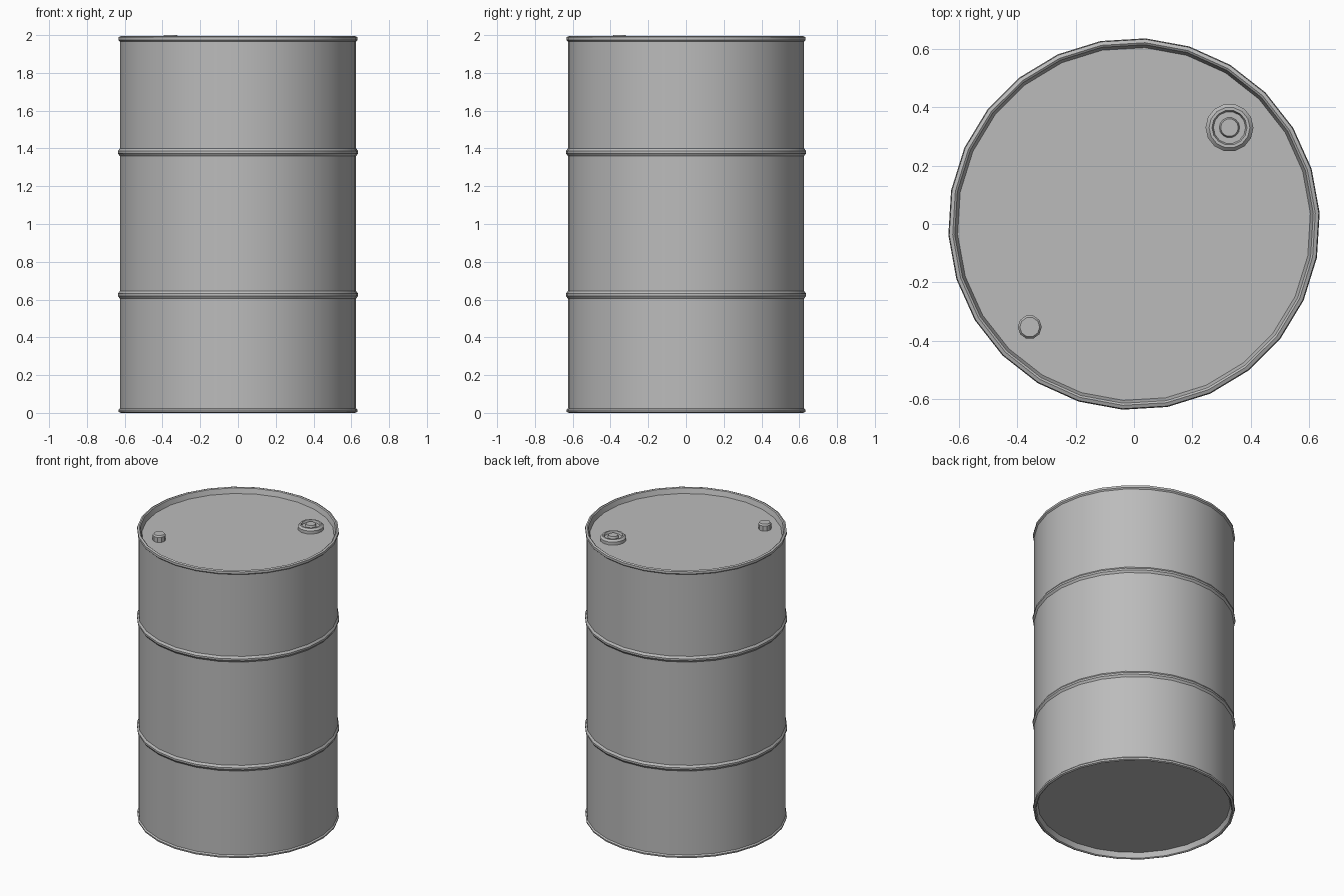
import bpy, math

old = bpy.data.objects.get("Cube")
if old:
    bpy.data.objects.remove(old, do_unlink=True)

steel = bpy.data.materials.new("grey_steel")
steel.use_nodes = True
colour = (0.5, 0.5, 0.5, 1)
steel.diffuse_color = colour
bsdf = next(n for n in steel.node_tree.nodes if n.type == 'BSDF_PRINCIPLED')
bsdf.inputs["Base Color"].default_value = colour


def lathe(name, profile, sides, centre=(0, 0), turn=0.0):
    """Spin (radius, z) points about z, capping both ends."""
    verts, faces = [], []
    for r, z in profile:
        for i in range(sides):
            a = turn + math.tau * i / sides
            verts.append((r * math.cos(a), r * math.sin(a), z))
    for j in range(len(profile) - 1):
        for i in range(sides):
            k = (i + 1) % sides
            a, b = j * sides, (j + 1) * sides
            faces.append((a + i, a + k, b + k, b + i))
    faces.append(tuple(reversed(range(sides))))
    faces.append(tuple(range(len(verts) - sides, len(verts))))
    mesh = bpy.data.meshes.new(name)
    mesh.from_pydata(verts, [], faces)
    mesh.materials.append(steel)
    obj = bpy.data.objects.new(name, mesh)
    obj.location = (*centre, 0)
    bpy.context.collection.objects.link(obj)
    bpy.ops.object.select_all(action='DESELECT')
    obj.select_set(True)
    bpy.context.view_layer.objects.active = obj
    bpy.ops.object.shade_smooth_by_angle(angle=math.radians(30))
    return obj


BODY, RING = 0.627, 0.637


def hoop(z):
    """Raised rolling hoop around the wall."""
    return [(BODY, z - 0.02), (RING, z - 0.006), (RING, z + 0.006), (BODY, z + 0.02)]


# Shell: recessed base, bottom rim, wall with two hoops, top rim, recessed lid
profile = [(0.605, 0.04), (0.615, 0.005), (0.622, 0), (0.633, 0.005),
           (0.635, 0.016), (BODY, 0.024)]
profile += hoop(0.625) + hoop(1.38)
profile += [(BODY, 1.966), (0.635, 1.974), (0.634, 1.989), (0.622, 1.994),
            (0.615, 1.989), (0.605, 1.955)]
lathe("drum_shell", profile, 26, turn=0.06)

# Large bung: collar with a recessed plug
lathe("large_bung", [(0.082, 1.95), (0.082, 1.976), (0.07, 1.988), (0.06, 1.988),
                     (0.055, 1.974), (0.035, 1.974), (0.03, 1.99)],
      14, (0.327, 0.33))

# Small bung: plain domed plug
lathe("small_bung", [(0.041, 1.95), (0.041, 1.99), (0.034, 2.0)],
      10, (-0.357, -0.353))
